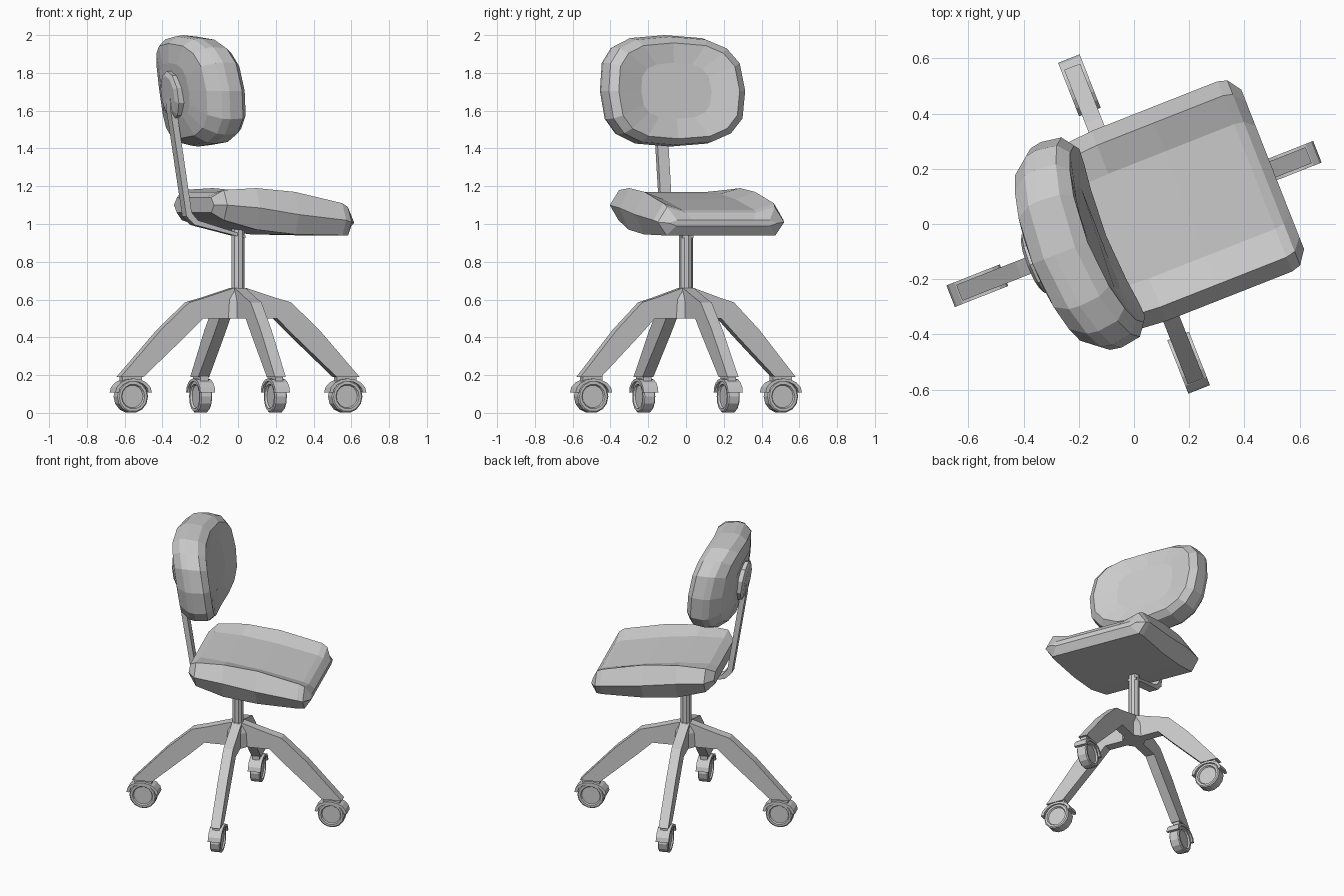
import bpy, bmesh, math
from mathutils import Matrix, Vector

if "Cube" in bpy.data.objects:
    bpy.data.objects.remove(bpy.data.objects["Cube"])

YAW = math.radians(21.5)   # whole chair is turned; local +X is the seat front


def make(name, verts, faces, turn=0.0):
    me = bpy.data.meshes.new(name)
    me.from_pydata([tuple(v) for v in verts], [], faces)
    bm = bmesh.new()
    bm.from_mesh(me)
    bmesh.ops.recalc_face_normals(bm, faces=bm.faces)
    bm.to_mesh(me)
    bm.free()
    me.transform(Matrix.Rotation(YAW + turn, 4, 'Z'))
    ob = bpy.data.objects.new(name, me)
    bpy.context.collection.objects.link(ob)
    return ob


def loft(name, rings, turn=0.0):
    """Skin a list of equal-length rings and cap both ends."""
    n = len(rings[0])
    verts = [p for r in rings for p in r]
    faces = [(i * n + j, i * n + (j + 1) % n, (i + 1) * n + (j + 1) % n, (i + 1) * n + j)
             for i in range(len(rings) - 1) for j in range(n)]
    faces += [tuple(range(n)), tuple(range(len(verts) - n, len(verts)))]
    return make(name, verts, faces, turn)


def slab(name, profile, half, turn=0.0):
    """Extrude an X-Z profile sideways by +-half."""
    return loft(name, [[(x, s * half, z) for x, z in profile] for s in (-1, 1)], turn)


# seat: stations along the length (x, half width, bottom, waist, side bolster, centre dip)
rings = []
for x, w, b, m, t, d in [
        (-0.25, 0.29, 1.06, 1.10, 1.14, 1.14),
        (-0.20, 0.355, 1.02, 1.10, 1.18, 1.17),
        (-0.02, 0.37, 0.97, 1.085, 1.19, 1.16),
        (0.20, 0.37, 0.945, 1.05, 1.17, 1.13),
        (0.47, 0.37, 0.94, 1.02, 1.11, 1.075),
        (0.505, 0.36, 0.94, 1.01, 1.09, 1.06),
        (0.54, 0.31, 0.99, 1.005, 1.02, 1.02)]:
    half = [(w * 0.86, b), (w, m), (w * 0.85, t), (w * 0.55, d)]
    rings.append([(x, y, z) for y, z in half] + [(x, -y, z) for y, z in reversed(half)])
loft("seat", rings)


# backrest: rounded outline, cupped around the sitter and leaning back
def back_ring(scale, base, n=16):
    ring = []
    for i in range(n):
        a = 2 * math.pi * i / n
        c, s = math.cos(a), math.sin(a)
        y = 0.40 * scale * math.copysign(abs(c) ** 0.7, c)
        z = 0.295 * scale * math.copysign(abs(s) ** 0.7, s)
        ring.append((base + 0.4 * y * y - 0.14 * z, y, 1.705 + z))
    return ring


loft("backrest", [back_ring(s, b) for s, b in [
    (0.5, -0.375), (0.85, -0.36), (0.98, -0.31), (1.0, -0.27),
    (0.97, -0.19), (0.86, -0.145), (0.5, -0.155)]])

# backrest mounting plate
plate = []
for off, k in ((0.03, 1.0), (-0.012, 1.0), (-0.025, 0.8)):
    plate.append([(-0.375 + off - 0.14 * 0.13 * k * math.sin(a), 0.12 * k * math.cos(a),
                   1.68 + 0.13 * k * math.sin(a))
                  for a in [math.pi * (i + 0.5) / 5 for i in range(10)]])
loft("backrest_plate", plate)

# bent support bar: under the seat, then up behind the backrest
slab("back_support", [(0.03, 0.94), (-0.24, 1.02), (-0.275, 1.06), (-0.36, 1.60), (-0.385, 1.80),
                      (-0.405, 1.79), (-0.395, 1.60), (-0.305, 1.04), (-0.26, 0.995),
                      (0.03, 0.925)][::-1], 0.031)

# gas column
loft("column", [[(0.036 * math.cos(i * math.pi / 5), 0.036 * math.sin(i * math.pi / 5), z)
                 for i in range(10)] for z in (0.52, 1.0)])

# arched leg profile (radius, height)
LEG = [(0.0, 0.66), (0.04, 0.66), (0.20, 0.61), (0.29, 0.585), (0.45, 0.44), (0.68, 0.19),
       (0.55, 0.19), (0.30, 0.415), (0.21, 0.50), (0.0, 0.50)]


def caster(name, r, turn):
    cz = 0.087
    # wheel with recessed hub faces
    wheel = []
    for y, rad in ((-0.024, 0.060), (-0.034, 0.066), (-0.034, 0.080), (-0.028, 0.087),
                   (0.028, 0.087), (0.034, 0.080), (0.034, 0.066), (0.024, 0.060)):
        wheel.append([(r + rad * math.cos(2 * math.pi * i / 14), y,
                       cz + rad * math.sin(2 * math.pi * i / 14)) for i in range(14)])
    loft(name + "_wheel", wheel, turn)
    # fender arc over the wheel
    arc = [math.pi * i / 8 for i in range(9)]
    outer = [(r + 0.104 * math.cos(a), cz + 0.02 + 0.075 * math.sin(a)) for a in arc]
    inner = [(r + 0.084 * math.cos(a), cz + 0.02 + 0.060 * math.sin(a)) for a in reversed(arc)]
    slab(name + "_fender", outer + inner, 0.042, turn)
    # stem joining fender and leg
    slab(name + "_stem", [(r - 0.055, 0.165), (r + 0.055, 0.165),
                          (r + 0.055, 0.195), (r - 0.055, 0.195)], 0.022, turn)


# four legs; the sideways pair is slightly shorter
for k, label in enumerate(("front", "left", "back", "right")):
    turn = k * math.pi / 2
    f = 0.9 if k % 2 else 1.0
    slab(label + "_leg", [(x * f, z) for x, z in LEG], 0.031, turn)
    caster(label + "_caster", 0.54 if k % 2 else 0.61, turn)

# hub block where the legs meet
loft("hub", [[(rad * math.cos(i * math.pi / 4 + math.pi / 8), rad * math.sin(i * math.pi / 4 + math.pi / 8), z)
              for i in range(8)] for rad, z in ((0.075, 0.50), (0.07, 0.60), (0.042, 0.66))])
